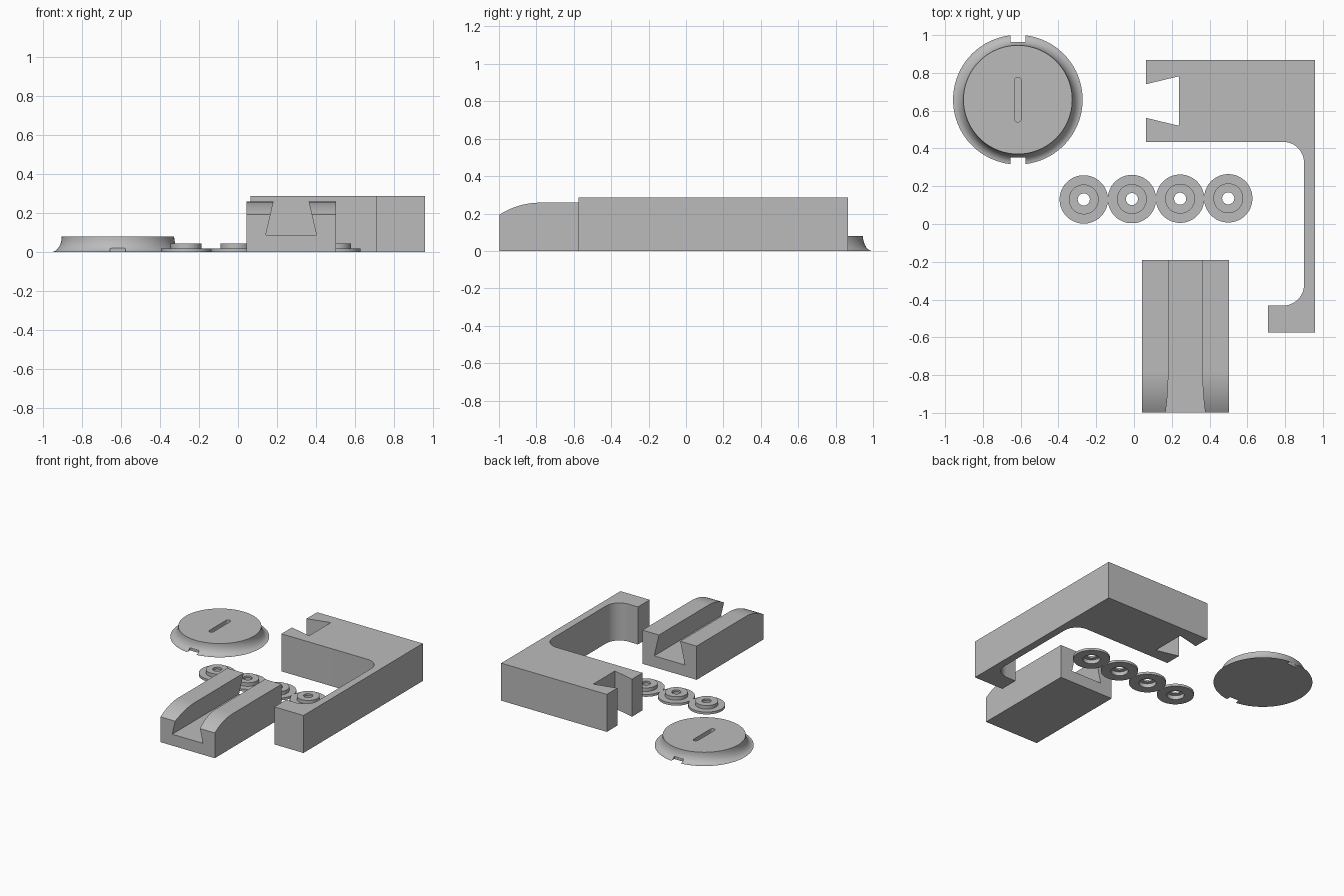
import bpy
import bmesh
from math import pi, cos, sin, radians
from mathutils import Matrix, Vector

default = bpy.data.objects.get("Cube")
if default:
    bpy.data.objects.remove(default)

grey = bpy.data.materials.new("matte grey")
grey.use_nodes = True
COLOUR = (0.5, 0.5, 0.5, 1)
grey.diffuse_color = COLOUR
grey.node_tree.nodes["Principled BSDF"].inputs["Base Color"].default_value = COLOUR


def make(name, bm, location=(0, 0, 0)):
    """Turn a bmesh into a grey object at a location."""
    bmesh.ops.remove_doubles(bm, verts=bm.verts, dist=1e-5)
    bmesh.ops.recalc_face_normals(bm, faces=bm.faces)
    mesh = bpy.data.meshes.new(name)
    bm.to_mesh(mesh)
    bm.free()
    mesh.materials.append(grey)
    obj = bpy.data.objects.new(name, mesh)
    obj.location = location
    bpy.context.collection.objects.link(obj)
    return obj


def prism(points, direction):
    """Extrude a closed outline of 3D points along a direction."""
    bm = bmesh.new()
    face = bm.faces.new([bm.verts.new(p) for p in points])
    out = bmesh.ops.extrude_face_region(bm, geom=[face], use_keep_orig=True)
    moved = [v for v in out["geom"] if isinstance(v, bmesh.types.BMVert)]
    bmesh.ops.translate(bm, verts=moved, vec=direction)
    return bm


def lathe(profile, steps, closed):
    """Spin a radius/height profile around z."""
    bm = bmesh.new()
    verts = [bm.verts.new((r, 0, z)) for r, z in profile]
    pairs = list(zip(verts, verts[1:]))
    if closed:
        pairs.append((verts[-1], verts[0]))
    edges = [bm.edges.new(p) for p in pairs]
    bmesh.ops.spin(bm, geom=verts + edges, cent=(0, 0, 0), axis=(0, 0, 1),
                   angle=2 * pi, steps=steps, use_merge=True)
    return bm


def box(x, y, z):
    """Box from three (low, high) ranges."""
    return prism([(x[0], y[0], z[0]), (x[1], y[0], z[0]),
                  (x[1], y[1], z[0]), (x[0], y[1], z[0])], (0, 0, z[1] - z[0]))


def arc(cx, cy, r, start, end, steps=12):
    angles = [radians(start + (end - start) * i / steps) for i in range(steps + 1)]
    return [(cx + r * cos(a), cy + r * sin(a)) for a in angles]


def cut(obj, cutters):
    """Subtract the cutters, then discard them."""
    for c in cutters:
        c.hide_render = True
        mod = obj.modifiers.new("cut", 'BOOLEAN')
        mod.operation = 'DIFFERENCE'
        mod.solver = 'EXACT'
        mod.object = c
    bpy.context.view_layer.update()
    graph = bpy.context.evaluated_depsgraph_get()
    mesh = bpy.data.meshes.new_from_object(obj.evaluated_get(graph))
    obj.modifiers.clear()
    obj.data = mesh
    for c in cutters:
        bpy.data.objects.remove(c)


def smooth(obj):
    bpy.ops.object.select_all(action='DESELECT')
    obj.select_set(True)
    bpy.context.view_layer.objects.active = obj
    bpy.ops.object.shade_smooth_by_angle(angle=radians(30))


# Flared round cap
cap_at = Vector((-0.615, 0.658, 0))
flare = [(0.343 - 0.055 * cos(a), 0.08 - 0.08 * sin(a))
         for a in [pi / 2 * i / 10 for i in range(11)]]
cap = make("round_cap", lathe([(0, 0.08)] + flare + [(0, 0)], 96, False), cap_at)

# Coin slot with rounded ends, and two rim notches
slot_outline = arc(0, 0.1, 0.018, 0, 180) + arc(0, -0.1, 0.018, 180, 360)
slot = make("slot_cutter", prism([(x, y, 0.045) for x, y in slot_outline],
                                 (0, 0, 0.1)), cap_at)
notches = [make("notch_cutter", box((-0.04, 0.04), sorted((s * 0.305, s * 0.4)),
                                    (-0.05, 0.03)), cap_at) for s in (-1, 1)]
cut(cap, [slot] + notches)
smooth(cap)

# Row of stepped washers with a counterbore underneath
washer = [(0.128, 0), (0.128, 0.018), (0.079, 0.018), (0.079, 0.045),
          (0.032, 0.045), (0.032, 0.03), (0.06, 0.03), (0.06, 0)]
for i in range(4):
    smooth(make(f"washer_{i + 1}", lathe(washer, 64, True),
                (-0.266 + 0.255 * i, 0.13 + 0.002 * i, 0)))

# Hooked bracket with a dovetail notch and rounded inner corners
outline = [(0.063, 0.867), (0.957, 0.867), (0.957, -0.575), (0.71, -0.575), (0.71, -0.432)]
outline += arc(0.79, -0.322, 0.11, -90, 0)
outline += arc(0.79, 0.325, 0.11, 0, 90)
outline += [(0.063, 0.435), (0.063, 0.562), (0.238, 0.52), (0.238, 0.782), (0.063, 0.74)]
smooth(make("hooked_bracket", prism([(x, y, 0) for x, y in outline], (0, 0, 0.287))))

# Rail block: rounded front top, dovetail groove along its length
front, back, top = -0.998, -0.19, 0.258
side = [(front, 0), (back, 0), (back, top)]
side += arc(-0.78, top - 0.4, 0.4, 90, 123)
rail = make("rail_block", prism([(0.043, y, z) for y, z in side], (0.459, 0, 0)))
mid, slope = 0.272, (0.13 - 0.09) / (top - 0.087)
high = 0.3
half = 0.09 - slope * (high - top)
groove = make("groove_cutter", prism(
    [(mid - 0.13, front - 0.1, 0.087), (mid + 0.13, front - 0.1, 0.087),
     (mid + half, front - 0.1, high), (mid - half, front - 0.1, high)], (0, 1.1, 0)))
cut(rail, [groove])
smooth(rail)
